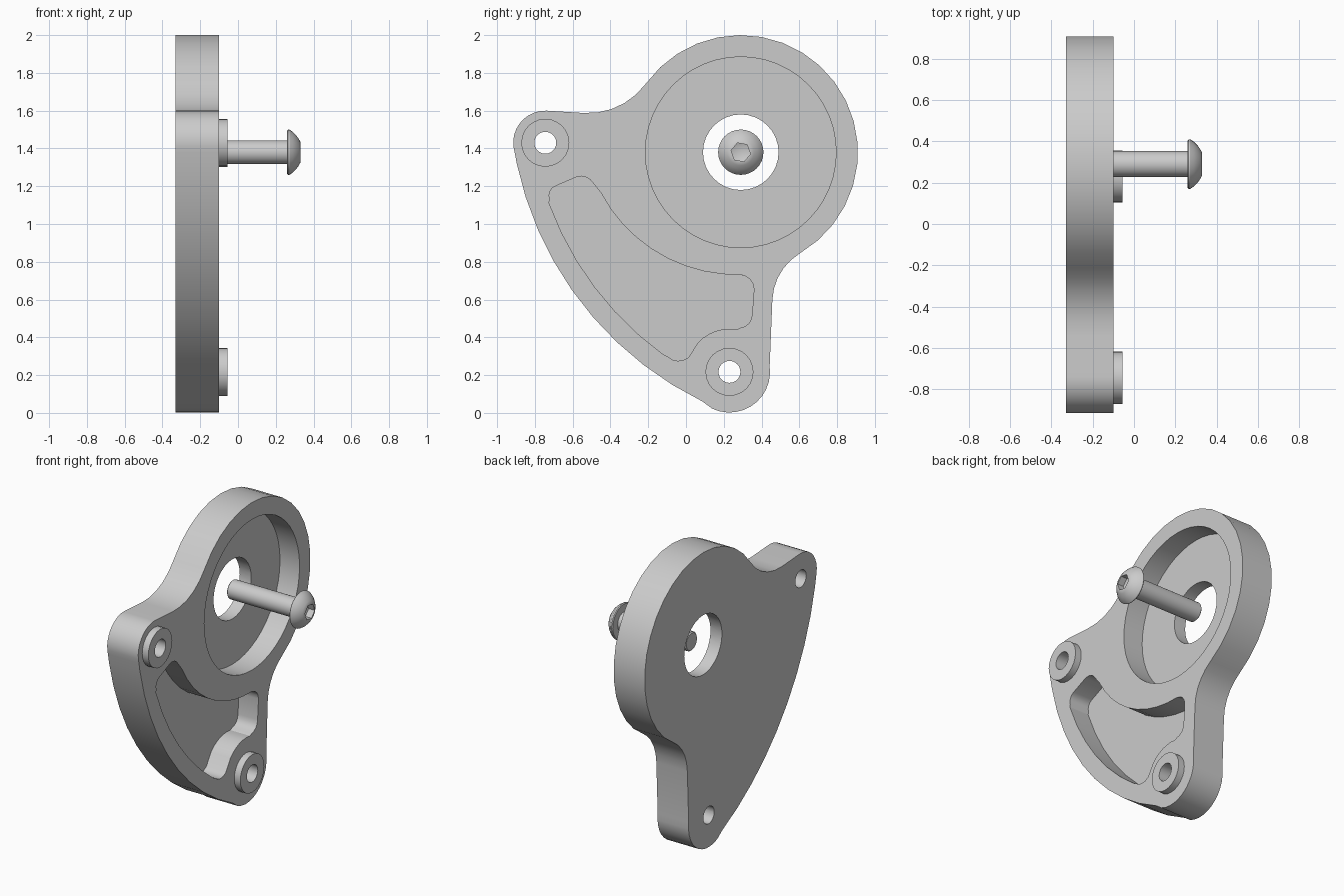
import bpy, bmesh
from math import radians, sin, cos, tau

cube = bpy.data.objects.get("Cube")
if cube:
    bpy.data.objects.remove(cube, do_unlink=True)

# Single material
grey = bpy.data.materials.new("satin grey")
grey.use_nodes = True
COLOUR = (0.6, 0.6, 0.6, 1)
grey.diffuse_color = COLOUR
grey.node_tree.nodes["Principled BSDF"].inputs["Base Color"].default_value = COLOUR

# Key positions: x along the thickness, centres as (y, z)
BACK, FLOOR, FACE, BOSS = -0.33, -0.245, -0.10, -0.055
HUB = (0.29, 1.38)
EAR_TOP = (-0.745, 1.43)
EAR_LOW = (0.23, 0.217)
SWEEP = (0.888, 1.699)


def arc(centre, r, start, end, step=11):
    """Points along a circular arc in the y-z plane, angles in degrees."""
    n = max(2, round(abs(end - start) / step))
    angles = [radians(start + (end - start) * i / n) for i in range(n + 1)]
    return [(centre[0] + r * cos(a), centre[1] + r * sin(a)) for a in angles]


def finish(name, bm):
    bmesh.ops.recalc_face_normals(bm, faces=bm.faces)
    mesh = bpy.data.meshes.new(name)
    bm.to_mesh(mesh)
    bm.free()
    mesh.materials.append(grey)
    ob = bpy.data.objects.new(name, mesh)
    bpy.context.collection.objects.link(ob)
    return ob


def prism(name, outline, x0, x1):
    """Extrude a y-z outline along x."""
    bm = bmesh.new()
    face = bm.faces.new([bm.verts.new((x0, y, z)) for y, z in outline])
    new = bmesh.ops.extrude_face_region(bm, geom=[face])["geom"]
    verts = [v for v in new if isinstance(v, bmesh.types.BMVert)]
    bmesh.ops.translate(bm, verts=verts, vec=(x1 - x0, 0, 0))
    return finish(name, bm)


def lathe(name, profile, centre, sides=32, turn=0):
    """Revolve (x, radius) points about an x-parallel axis; rings are closed."""
    bm = bmesh.new()
    rows = []
    for x, r in profile:
        angles = [tau * i / sides + radians(turn) for i in range(sides)]
        rows.append([bm.verts.new((x, centre[0] + r * cos(a), centre[1] + r * sin(a)))
                     for a in angles])
    if profile[0][1] > 0:
        rows.append(rows[0])
    for a, b in zip(rows, rows[1:]):
        for i in range(sides):
            j = (i + 1) % sides
            bm.faces.new((a[i], a[j], b[j], b[i]))
    bmesh.ops.remove_doubles(bm, verts=bm.verts, dist=1e-5)
    return finish(name, bm)


def rod(name, x0, x1, r, centre, sides=32):
    return lathe(name, [(x0, 0), (x0, r), (x1, r), (x1, 0)], centre, sides)


def cut(ob, cutters):
    """Subtract the cutters from the object and discard them."""
    for c in cutters:
        c.hide_render = True
        mod = ob.modifiers.new("cut", "BOOLEAN")
        mod.operation, mod.solver, mod.object = "DIFFERENCE", "EXACT", c
    bpy.context.view_layer.update()
    graph = bpy.context.evaluated_depsgraph_get()
    ob_mesh = bpy.data.meshes.new_from_object(ob.evaluated_get(graph))
    ob.modifiers.clear()
    ob.data = ob_mesh
    for c in cutters:
        bpy.data.objects.remove(c, do_unlink=True)


# Plate outline: hub, fillet, lower ear, swept edge, upper ear, fillet
outline = (arc(HUB, 0.62, 144.1, -59.5)
           + arc((0.757, 0.587), 0.3, 120.5, 178)[1:]
           + arc(EAR_LOW, 0.215, 8, -115)
           + arc(SWEEP, 1.824, 244, 192, 6)
           + arc(EAR_TOP, 0.17, 198, 88)
           + arc((-0.52, 1.967), 0.38, 266, 324.1)[:-1])
plate = prism("mounting_plate", outline, BACK, FACE)

# Curved pocket outline, running clockwise
pocket = (arc((-0.67, 1.15), 0.055, 200, 110, 20)
          + arc((-0.555, 1.18), 0.073, 110, 30, 20)
          + arc((0.27, 1.546), 0.815, 208, 272, 7)
          + arc((0.285, 0.655), 0.075, 85, 0, 20)
          + arc((0.28, 0.52), 0.07, 0, -85, 20)
          + arc(EAR_LOW, 0.228, 80, 137, 10)
          + arc((-0.04, 0.36), 0.085, -50, -135, 20)
          + arc(SWEEP, 1.717, 234, 200, 6))

cut(plate, [
    prism("pocket_cutter", pocket, FLOOR, 0),
    rod("recess_cutter", FLOOR, 0, 0.505, HUB, 48),
    rod("hub_hole_cutter", -1, 0, 0.2, HUB),
    rod("upper_hole_cutter", -1, 0, 0.058, EAR_TOP, 24),
    rod("lower_hole_cutter", -1, 0, 0.058, EAR_LOW, 24),
])
parts = [plate]

# Raised ring around each ear hole
for name, centre in (("upper_boss", EAR_TOP), ("lower_boss", EAR_LOW)):
    ring = [(FACE, 0.058), (FACE, 0.127), (BOSS, 0.127), (BOSS, 0.058)]
    parts.append(lathe(name, ring, centre, 24))

# Button-head screw with hexagonal socket
TIP = 0.33
screw = lathe("button_head_screw", [
    (FLOOR, 0), (FLOOR, 0.056), (FLOOR + 0.007, 0.063), (0.26, 0.063),
    (0.26, 0.115), (0.265, 0.12), (0.272, 0.12), (0.29, 0.108),
    (0.308, 0.09), (0.322, 0.07), (TIP, 0.055), (TIP, 0)], HUB)
cut(screw, [lathe("socket_cutter", [
    (TIP + 0.05, 0), (TIP + 0.05, 0.052), (0.285, 0.052), (0.265, 0)],
    HUB, 6, -10)])
parts.append(screw)

# Smooth curved walls, keep edges sharp
bpy.ops.object.select_all(action="DESELECT")
for ob in parts:
    ob.select_set(True)
bpy.context.view_layer.objects.active = plate
bpy.ops.object.shade_smooth_by_angle(angle=radians(30))
